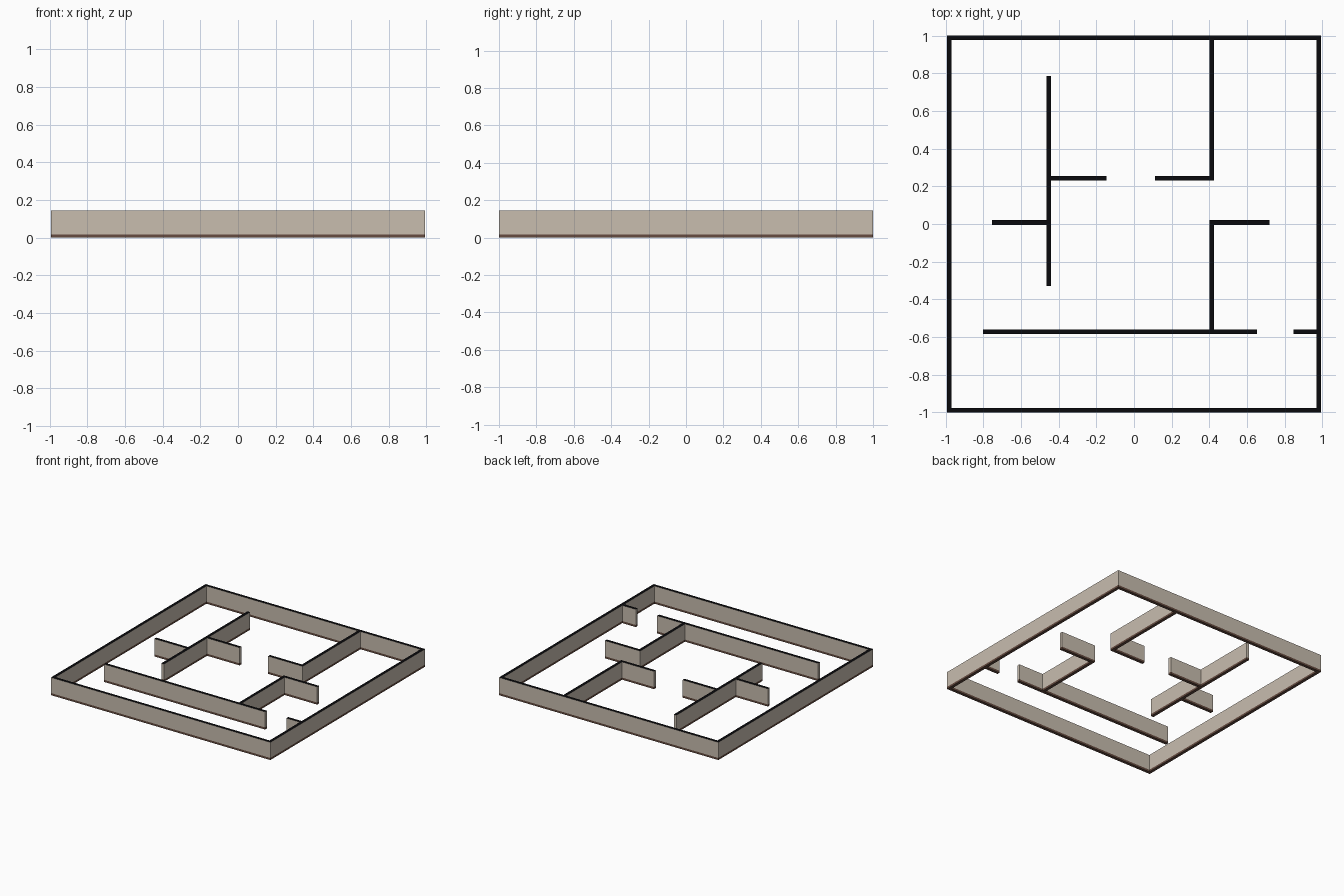
import bpy, bmesh

if "Cube" in bpy.data.objects:
    bpy.data.objects.remove(bpy.data.objects["Cube"])

X, Y = 0.993, 1.0        # outer half sizes
T = 0.024                # wall thickness
BASE, TOP = 0.017, 0.145  # skirting height, wall height


def material(name, rgb):
    m = bpy.data.materials.new(name)
    m.diffuse_color = (*rgb, 1)
    m.use_nodes = True
    m.node_tree.nodes["Principled BSDF"].inputs["Base Color"].default_value = m.diffuse_color
    return m


MATS = [material("wall_beige", (0.58, 0.51, 0.43)),
        material("skirting_brown", (0.13, 0.07, 0.05)),
        material("wall_top_black", (0.003, 0.003, 0.004))]


def build(name, loops):
    """Raise footprint faces into walls with a skirting band and a dark top."""
    bm = bmesh.new()
    for loop in loops:
        bm.faces.new([bm.verts.new((x, y, 0)) for x, y in loop])
    bmesh.ops.remove_doubles(bm, verts=bm.verts, dist=1e-5)
    bmesh.ops.recalc_face_normals(bm, faces=bm.faces)
    for f in bm.faces:
        if f.normal.z > 0:
            f.normal_flip()
    layer = bm.faces[:]
    for i, dz in enumerate((BASE, TOP - BASE)):
        ext = bmesh.ops.extrude_face_region(bm, geom=layer, use_keep_orig=(i == 0))
        verts = [g for g in ext["geom"] if isinstance(g, bmesh.types.BMVert)]
        layer = [g for g in ext["geom"] if isinstance(g, bmesh.types.BMFace)]
        bmesh.ops.translate(bm, verts=verts, vec=(0, 0, dz))
    bmesh.ops.recalc_face_normals(bm, faces=bm.faces)
    for f in bm.faces:
        z = f.calc_center_median().z
        f.material_index = 1 if z < BASE else 2 if z > TOP - 0.001 else 0
    me = bpy.data.meshes.new(name)
    bm.to_mesh(me)
    bm.free()
    for m in MATS:
        me.materials.append(m)
    bpy.context.collection.objects.link(bpy.data.objects.new(name, me))


def rect(x0, x1, y0, y1):
    return [(x0, y0), (x1, y0), (x1, y1), (x0, y1)]


# Outer wall ring, mitred at the corners
out = rect(-X, X, -Y, Y)
inn = rect(-X + T, X - T, -Y + T, Y - T)
build("outer_wall", [[out[i], out[(i + 1) % 4], inn[(i + 1) % 4], inn[i]] for i in range(4)])

# Inner walls: running along y (centre x) or along x (centre y)
h = T / 2
L, R = -0.453, 0.413
walls = {
    "left_partition": rect(L - h, L + h, -0.328, 0.787),
    "left_partition_east_arm": rect(L + h, -0.147, 0.242 - h, 0.242 + h),
    "left_partition_west_arm": rect(-0.755, L - h, 0.008 - h, 0.008 + h),
    "rear_partition": rect(R - h, R + h, 0.242 - h, Y - T),
    "rear_partition_arm": rect(0.112, R - h, 0.242 - h, 0.242 + h),
    "front_partition": rect(-0.803, 0.653, -0.572 - h, -0.572 + h),
    "right_partition": rect(R - h, R + h, -0.572 + h, 0.008 + h),
    "right_partition_arm": rect(R + h, 0.72, 0.008 - h, 0.008 + h),
    "right_stub": rect(0.847, X - T, -0.572 - h, -0.572 + h),
}
for name, loop in walls.items():
    build(name, [loop])
